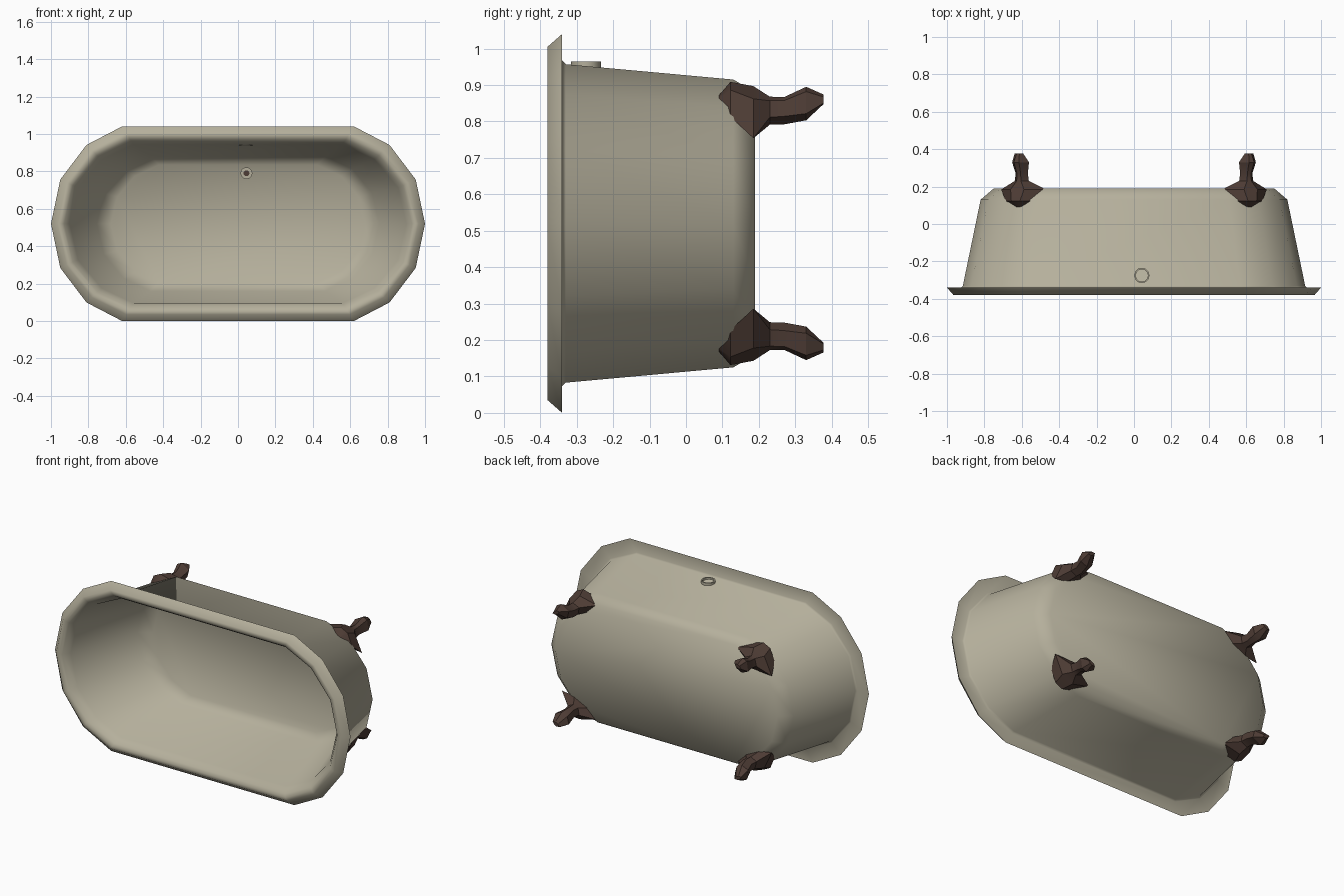
import bpy, bmesh, math
from mathutils import Vector, Matrix

if "Cube" in bpy.data.objects:
    bpy.data.objects.remove(bpy.data.objects["Cube"])

CZ = 0.52  # height of the tub's axis


def material(name, rgb):
    m = bpy.data.materials.new(name)
    m.diffuse_color = (*rgb, 1)
    m.use_nodes = True
    m.node_tree.nodes["Principled BSDF"].inputs["Base Color"].default_value = m.diffuse_color
    return m


ENAMEL = material("warm_ivory_enamel", (0.46, 0.43, 0.33))
BROWN = material("dark_brown_metal", (0.075, 0.045, 0.035))


def finish(name, bm, mat, angle):
    bmesh.ops.recalc_face_normals(bm, faces=bm.faces[:])
    me = bpy.data.meshes.new(name)
    bm.to_mesh(me)
    bm.free()
    ob = bpy.data.objects.new(name, me)
    bpy.context.collection.objects.link(ob)
    me.materials.append(mat)
    bpy.ops.object.select_all(action='DESELECT')
    ob.select_set(True)
    bpy.context.view_layer.objects.active = ob
    bpy.ops.object.shade_smooth_by_angle(angle=math.radians(angle))
    return ob


def loft(rings, caps=True, closed=False):
    """Skin a list of equal-length point rings."""
    bm = bmesh.new()
    vs = [[bm.verts.new(p) for p in r] for r in rings]
    n = len(vs[0])
    pairs = list(zip(vs, vs[1:])) + ([(vs[-1], vs[0])] if closed else [])
    for a, b in pairs:
        for i in range(n):
            j = (i + 1) % n
            bm.faces.new((a[i], a[j], b[j], b[i]))
    if caps:
        bm.faces.new(vs[0])
        bm.faces.new(vs[-1])
    return bm


# Tub: twelve-sided rounded outline, scaled through a lip and wall profile
half = [(0.62, 1.0), (0.81, 0.81), (0.95, 0.455), (1.0, 0.0),
        (0.95, -0.455), (0.81, -0.81), (0.62, -1.0)]
outline = half + [(-x, z) for x, z in reversed(half)]
profile = [  # y, half length, half height
    (0.15, 0.68, 0.315), (0.105, 0.755, 0.36),              # inner floor
    (-0.33, 0.90, 0.425), (-0.37, 0.93, 0.45),              # inner wall
    (-0.38, 0.945, 0.467), (-0.38, 0.965, 0.485),           # lip front
    (-0.34, 1.0, 0.52), (-0.34, 0.925, 0.447),              # lip back
    (-0.33, 0.915, 0.437), (0.13, 0.82, 0.395), (0.19, 0.75, 0.36)]
finish("tub", loft([[(x * sx, y, CZ + z * sz) for x, z in outline]
                    for y, sx, sz in profile]), ENAMEL, 60)

# Clawed feet, lofted along y in a frame facing out from the tub's corner
sections = [  # y, inner, side, outer distance, half width
    (0.085, 0.018, 0.026, 0.036, 0.025), (0.122, 0.0, 0.022, 0.075, 0.085),
    (0.185, -0.045, -0.02, 0.055, 0.132), (0.23, -0.035, 0.0, 0.036, 0.042),
    (0.27, -0.035, 0.0, 0.036, 0.036), (0.33, -0.02, 0.015, 0.065, 0.05),
    (0.378, 0.025, 0.035, 0.045, 0.025)]
for sx, side in ((-1, "left"), (1, "right")):
    for sz, level in ((-1, "lower"), (1, "upper")):
        def place(y, n, t):
            return (sx * (0.60 + 0.44 * n + 0.9 * t), y,
                    CZ + sz * (0.31 + 0.9 * n - 0.44 * t))
        rings = [[place(y, o, -w * .3), place(y, o, w * .3), place(y, s, w),
                  place(y, i, w * .4), place(y, i, -w * .4), place(y, s, -w)]
                 for y, i, s, o, w in sections]
        finish(f"{level}_{side}_foot", loft(rings), BROWN, 30)


def ring(name, centre, axis, inner, outer, height, n=12):
    rot = Vector((0, 0, 1)).rotation_difference(Vector(axis)).to_matrix().to_4x4()
    rings = [[(r * math.cos(2 * math.pi * k / n), r * math.sin(2 * math.pi * k / n), h)
              for k in range(n)]
             for r, h in ((inner, -height / 2), (outer, -height / 2),
                          (outer, height / 2), (inner, height / 2))]
    bm = loft(rings, caps=False, closed=True)
    bm.transform(Matrix.Translation(centre) @ rot)
    return finish(name, bm, ENAMEL, 40)


# Overflow ring through the upper wall, and drain ring on the floor
ring("overflow_ring", (0.042, -0.275, 0.951), (0, 0, 1), 0.033, 0.041, 0.027)
ring("drain_ring", (0.045, 0.147, 0.79), (0, 1, 0), 0.016, 0.032, 0.014)

# Dark drain hole
bm = bmesh.new()
bmesh.ops.create_cone(bm, cap_ends=True, segments=12, radius1=0.017, radius2=0.017,
                      depth=0.006, matrix=Matrix.Translation((0.045, 0.148, 0.79))
                      @ Matrix.Rotation(math.pi / 2, 4, 'X'))
finish("drain_hole", bm, BROWN, 40)
